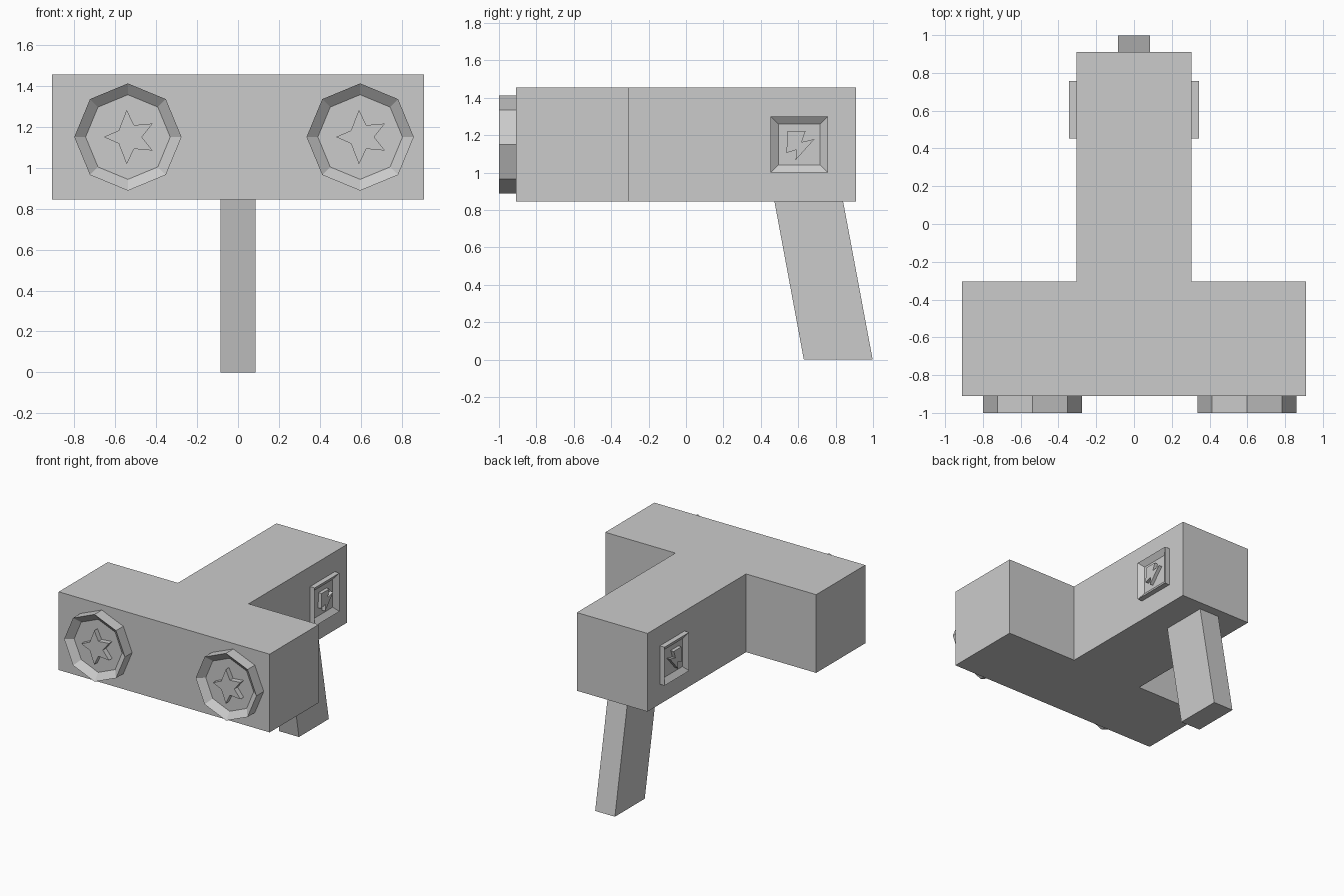
import bpy, bmesh
from math import cos, sin, pi

if "Cube" in bpy.data.objects:
    bpy.data.objects.remove(bpy.data.objects["Cube"])


def finish(name, bm):
    bmesh.ops.recalc_face_normals(bm, faces=bm.faces)
    mesh = bpy.data.meshes.new(name)
    bm.to_mesh(mesh)
    bm.free()
    obj = bpy.data.objects.new(name, mesh)
    bpy.context.collection.objects.link(obj)
    return obj


def prism(name, pts, w0, w1, place, rim=0, recess=0):
    """Extrude a 2D outline from w0 to w1; optionally sink its face inside a rim."""
    bm = bmesh.new()
    base = bm.faces.new([bm.verts.new((u, v, w0)) for u, v in pts])
    ext = bmesh.ops.extrude_face_region(bm, geom=[base], use_keep_orig=True)["geom"]
    cap = [g for g in ext if isinstance(g, bmesh.types.BMFace)][0]
    for v in cap.verts:
        v.co.z = w1
    bmesh.ops.recalc_face_normals(bm, faces=bm.faces)
    if rim:
        bmesh.ops.inset_region(bm, faces=[cap], thickness=rim, use_even_offset=True)
        for v in cap.verts:
            v.co.z = w1 - recess
    for v in bm.verts:
        v.co = place(*v.co)
    return finish(name, bm)


# T-shaped body
B, S, Z0, Z1 = 0.91, 0.305, 0.845, 1.455
tee = [(-B, -B), (B, -B), (B, -S), (S, -S), (S, B), (-S, B), (-S, -S), (-B, -S)]
prism("body", tee, Z0, Z1, lambda u, v, w: (u, v, w))

# Slanted handle
prism("handle", [(0.63, 0), (0.998, 0), (0.84, Z0), (0.473, Z0)], -0.085, 0.085,
      lambda u, v, w: (w, u, v))

# Front octagonal badges with raised stars
octagon = [(0.262 * cos(i * pi / 4), 0.262 * sin(i * pi / 4)) for i in range(8)]
half = [(-0.045, 0.032), (-0.006, 0.133), (0.03, 0.058), (0.121, 0.066)]
star = [(-0.118, 0)] + half + [(0.068, 0)] + [(u, -v) for u, v in reversed(half)]
for side, cx in (("left", -0.538), ("right", 0.597)):
    def front(u, v, w, cx=cx):
        return (cx + u, -w, 1.15 + v)
    prism("front_badge_" + side, octagon, 0.905, 1.0, front, 0.051, 0.045)
    prism("star_" + side, star, 0.95, 0.995, front)

# Side square badges with raised bolts
square = [(0.453, 1.0), (0.758, 1.0), (0.758, 1.3), (0.453, 1.3)]
bolt = [(0.543, 1.221), (0.639, 1.221), (0.618, 1.163), (0.687, 1.179),
        (0.586, 1.067), (0.592, 1.122), (0.537, 1.105)]
for side, s in (("left", -1), ("right", 1)):
    def flank(u, v, w, s=s):
        return (s * w, u, v)
    prism("side_badge_" + side, square, 0.3, 0.345, flank, 0.041, 0.03)
    prism("bolt_" + side, bolt, 0.31, 0.342, flank)
